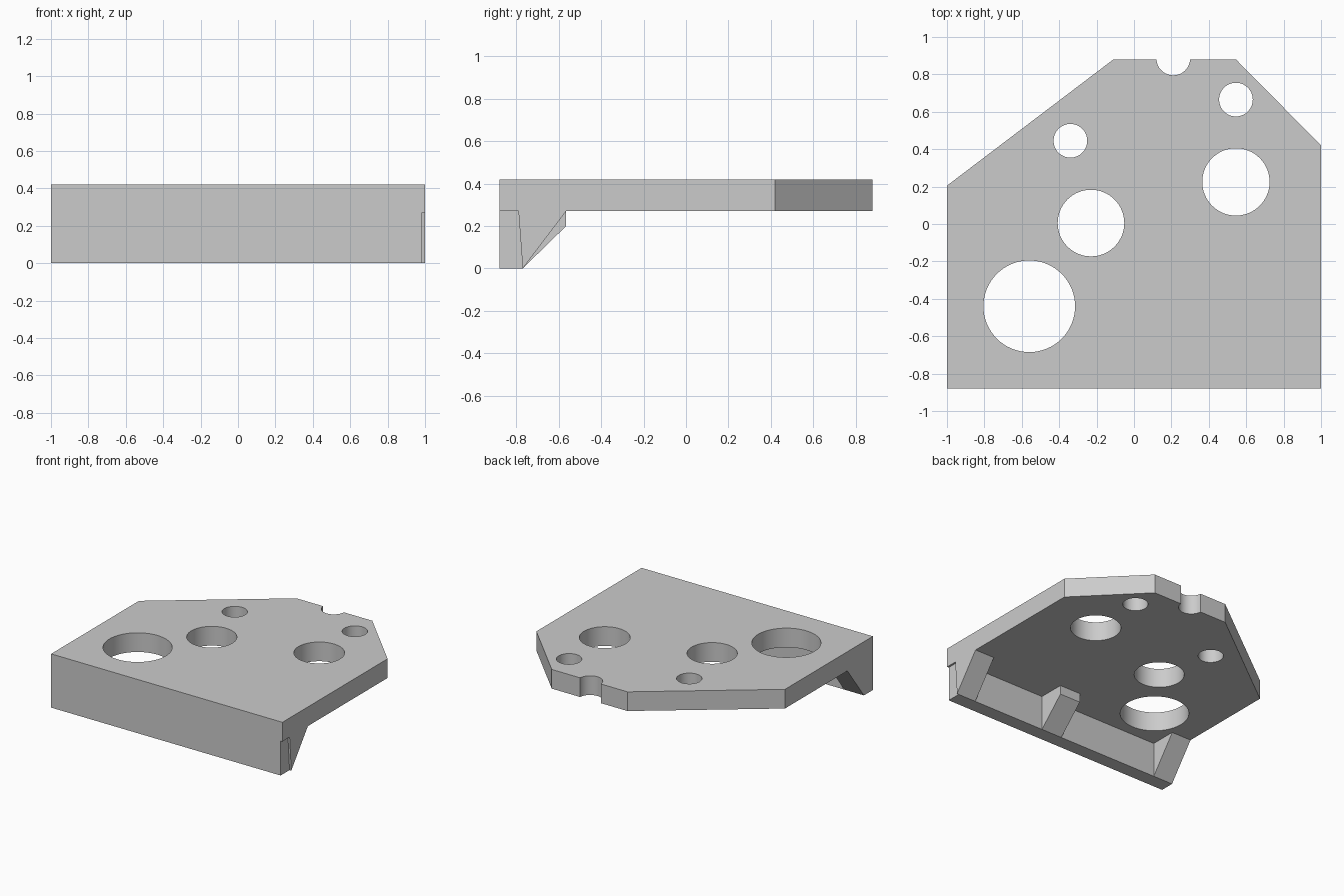
import bpy
import bmesh
from mathutils import Vector

cube = bpy.data.objects.get("Cube")
if cube:
    bpy.data.objects.remove(cube, do_unlink=True)

grey = bpy.data.materials.new("plain grey")
grey.use_nodes = True
grey.diffuse_color = (0.6, 0.6, 0.6, 1)
grey.node_tree.nodes["Principled BSDF"].inputs["Base Color"].default_value = (0.6, 0.6, 0.6, 1)

TOP, UNDER = 0.42, 0.27      # plate thickness limits
FRONT, BACK = -0.88, 0.88
LIP_BACK = -0.77


def prism(name, points, offset):
    """Extrude a closed outline along an offset."""
    bm = bmesh.new()
    face = bm.faces.new([bm.verts.new(p) for p in points])
    ext = bmesh.ops.extrude_face_region(bm, geom=[face])
    moved = [g for g in ext["geom"] if isinstance(g, bmesh.types.BMVert)]
    bmesh.ops.translate(bm, verts=moved, vec=Vector(offset))
    bmesh.ops.recalc_face_normals(bm, faces=bm.faces)
    mesh = bpy.data.meshes.new(name)
    bm.to_mesh(mesh)
    bm.free()
    mesh.materials.append(grey)
    obj = bpy.data.objects.new(name, mesh)
    bpy.context.collection.objects.link(obj)
    return obj


def side_prism(name, profile, x0, x1):
    return prism(name, [(x0, y, z) for y, z in profile], (x1 - x0, 0, 0))


def combine(target, tool, operation):
    """Apply a boolean and discard the tool."""
    tool.hide_render = True
    bpy.context.view_layer.objects.active = target
    mod = target.modifiers.new(operation.lower(), "BOOLEAN")
    mod.operation, mod.solver, mod.object = operation, "EXACT", tool
    bpy.ops.object.modifier_apply(modifier=mod.name)
    bpy.data.objects.remove(tool, do_unlink=True)


# Flat plate with two cut corners
outline = [(-1, FRONT), (1, FRONT), (1, 0.42), (0.545, BACK), (-0.11, BACK), (-1, 0.205)]
plate = prism("drilled_plate", [(x, y, UNDER) for x, y in outline], (0, 0, TOP - UNDER))

# Front lip, stopping just short of the left end
lip = [(FRONT, 0), (LIP_BACK, 0), (LIP_BACK, UNDER + 0.03), (FRONT, UNDER + 0.03)]
combine(plate, side_prism("front_lip", lip, -1, 0.985), "UNION")

# Three sloping ribs behind the lip; the middle one has a blunt end
end_rib = [(LIP_BACK, 0), (-0.565, UNDER), (-0.565, UNDER + 0.03), (-0.79, UNDER + 0.03), (-0.79, UNDER)]
blunt_rib = [(LIP_BACK, 0), (-0.565, 0.2), (-0.565, UNDER + 0.03), (-0.79, UNDER + 0.03), (-0.79, UNDER)]
for name, profile, x0, x1 in (("right_rib", end_rib, -1, -0.83),
                              ("middle_rib", blunt_rib, 0.03, 0.21),
                              ("left_rib", end_rib, 0.83, 1)):
    combine(plate, side_prism(name, profile, x0, x1), "UNION")

# Round holes and the half-round notch in the back edge
for x, y, radius in ((-0.56, -0.44, 0.245), (-0.23, 0.005, 0.178), (-0.34, 0.445, 0.09),
                     (0.545, 0.225, 0.18), (0.545, 0.665, 0.09), (0.21, 0.885, 0.09)):
    bpy.ops.mesh.primitive_cylinder_add(vertices=64, radius=radius, depth=0.4,
                                        location=(x, y, (TOP + UNDER) / 2))
    cutter = bpy.context.object
    cutter.name = "hole_cutter"
    cutter.data.materials.append(grey)
    combine(plate, cutter, "DIFFERENCE")

# Smooth hole walls, crisp edges
bpy.ops.object.select_all(action="DESELECT")
plate.select_set(True)
bpy.context.view_layer.objects.active = plate
bpy.ops.object.shade_smooth_by_angle()
